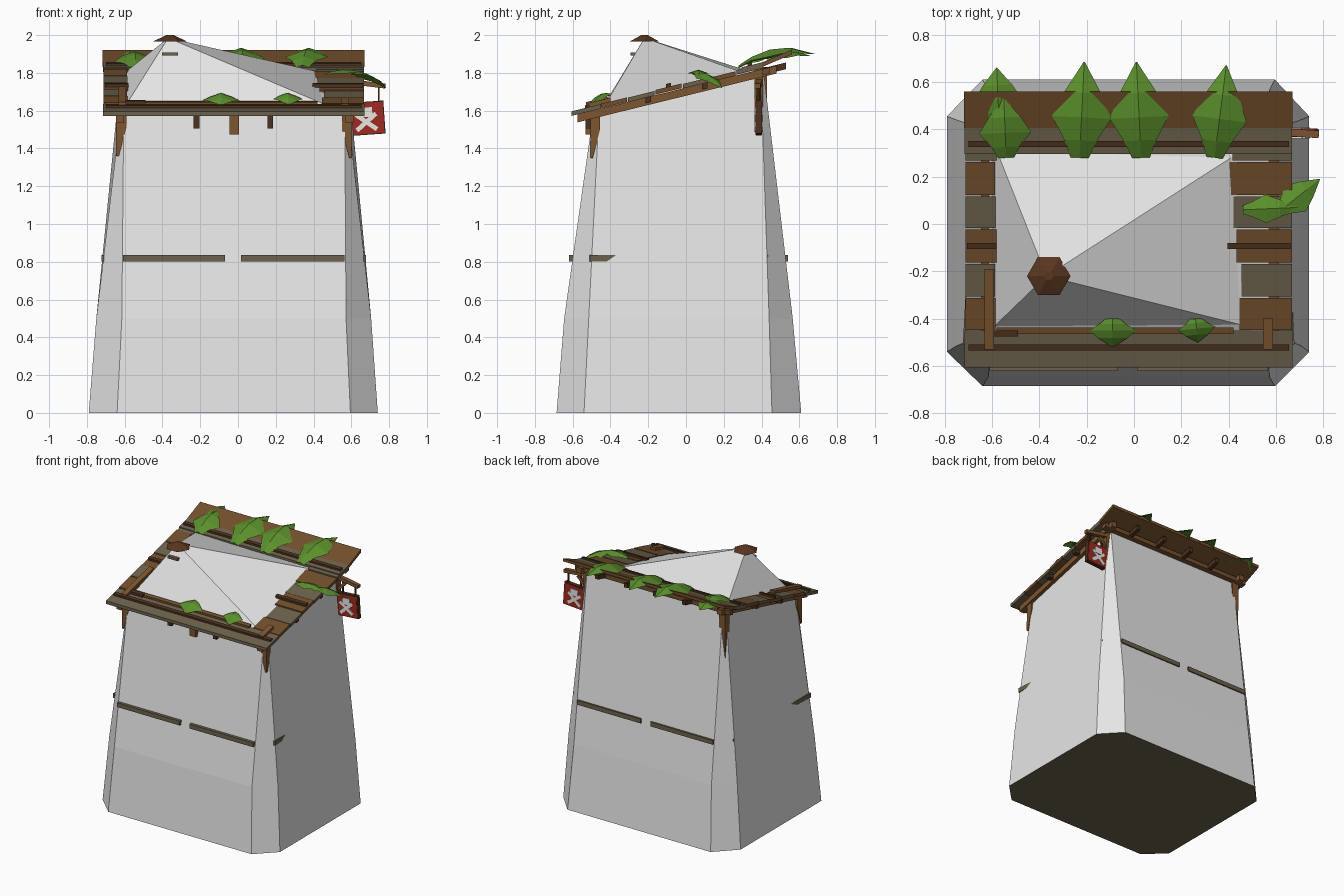
import bpy, random
from math import radians
from mathutils import Vector, Euler

random.seed(4)
cube = bpy.data.objects.get("Cube")
if cube:
    bpy.data.objects.remove(cube, do_unlink=True)


def material(name, r, g, b):
    m = bpy.data.materials.new(name)
    m.use_nodes = True
    m.diffuse_color = (r, g, b, 1)
    m.node_tree.nodes["Principled BSDF"].inputs["Base Color"].default_value = (r, g, b, 1)
    return m


PLASTER = material("pale plaster", .79, .79, .79)
BROWN = material("brown wood", .17, .078, .025)
TAN = material("tan wood", .21, .092, .03)
OLIVE = material("weathered wood", .15, .121, .073)
DARK = material("dark wood", .072, .031, .013)
CAP = material("cap wood", .1, .036, .014)
GREEN = material("leaf green", .105, .28, .025)
RED = material("sign red", .36, .022, .014)
WHITE = material("sign white", .8, .8, .78)


def mesh(name, verts, faces, *mats):
    me = bpy.data.meshes.new(name)
    me.from_pydata([tuple(v) for v in verts], [], faces)
    for m in mats:
        me.materials.append(m)
    ob = bpy.data.objects.new(name, me)
    bpy.context.collection.objects.link(ob)
    return ob


BOX = [(0, 2, 3, 1), (4, 5, 7, 6), (0, 1, 5, 4), (2, 6, 7, 3), (0, 4, 6, 2), (1, 3, 7, 5)]


def box(name, centre, size, mat, rot=(0, 0, 0)):
    turn = Euler([radians(a) for a in rot])
    verts = []
    for z in (-.5, .5):
        for y in (-.5, .5):
            for x in (-.5, .5):
                v = Vector((x * size[0], y * size[1], z * size[2]))
                v.rotate(turn)
                verts.append(v + Vector(centre))
    return mesh(name, verts, BOX, mat)


def roof_z(y):
    return 1.745 + .245 * y


def board(name, x0, x1, y0, y1, mat, lift=0, thick=.024, tilt=0):
    """Slab that follows the slope of the roof frame."""
    verts = [(x, y, roof_z(y) + lift + dz + tilt * (y - y0))
             for dz in (-thick, 0) for y in (y0, y1) for x in (x0, x1)]
    return mesh(name, verts, BOX, mat)


def post(name, x, y, z0, z1, w, mat, point=.07):
    """Square post with a splintered lower end that leans away from the wall."""
    h = w / 2
    verts = []
    for z in (z0, z0 + point, z1):
        s = .25 if z == z0 else 1
        lean = .02 if z == z0 else 0
        cx, cy = x + (lean if x > 0 else -lean), y + (lean if y > 0 else -lean)
        verts += [(cx + h * s * a, cy + h * s * b, z)
                  for a, b in ((-1, -1), (1, -1), (1, 1), (-1, 1))]
    faces = [(3, 2, 1, 0), (8, 9, 10, 11)]
    for k in (0, 4):
        faces += [(k + i, k + (i + 1) % 4, k + 4 + (i + 1) % 4, k + 4 + i) for i in range(4)]
    return mesh(name, verts, faces, mat)


def leaf(name, start, end, width, arch):
    """Folded, arched leaf from its blunt base to its pointed tip."""
    a, b = Vector(start), Vector(end)
    side = (b - a).cross(Vector((0, 0, 1))).normalized() * width / 2
    up = Vector((0, 0, arch))
    verts = []
    for t, w in ((0, .3), (.18, .55), (.42, 1), (.68, .62), (1, .02)):
        ridge = a.lerp(b, t) + up * 4 * t * (1 - t)
        drop = Vector((0, 0, -.35 * w * width / 2))
        verts += [ridge - side * w + drop, ridge, ridge + side * w + drop]
    faces = []
    for k in range(0, 12, 3):
        faces += [(k, k + 1, k + 4, k + 3), (k + 1, k + 2, k + 5, k + 4)]
    return mesh(name, verts, faces, GREEN)


# Tower: chamfered tapering rings, sloping shoulder and off-centre peak
def ring(x0, x1, y0, y1, fx0, fx1, sy0, sy1):
    return [(fx0, y0), (fx1, y0), (x1, sy0), (x1, sy1), (fx1, y1), (fx0, y1), (x0, sy1), (x0, sy0)]


base = ring(-.79, .74, -.685, .61, -.64, .595, -.54, .455)
middle = ring(-.75, .705, -.645, .565, -.615, .572, -.515, .44)
top = ring(-.62, .58, -.49, .41, -.605, .565, -.46, .395)
corners = [(-.59, -.432), (.45, -.425), (.41, .28), (-.58, .31)]
verts = [(x, y, 0) for x, y in base] + [(x, y, .5) for x, y in middle]
verts += [(x, y, roof_z(y) - .03) for x, y in top]
verts += [(x, y, roof_z(y) - .004) for x, y in corners] + [(-.37, -.22, 1.985)]
faces = [tuple(range(7, -1, -1))]
for k in (0, 8):
    faces += [(k + i, k + (i + 1) % 8, k + 8 + (i + 1) % 8, k + 8 + i) for i in range(8)]
for i in range(4):
    here, after = 24 + i, 24 + (i + 1) % 4
    a, b, c = (16 + (2 * i + d) % 8 for d in range(3))
    faces += [(a, b, after, here), (b, c, after), (here, after, 28)]
tower = mesh("tower_walls", verts, faces, PLASTER, OLIVE)
tower.data.polygons[0].material_index = 1

# Hexagonal cap and loose slat on the peak
bpy.ops.mesh.primitive_cone_add(vertices=6, radius1=.092, radius2=.02, depth=.035,
                                location=(-.36, -.22, 1.9825), rotation=(0, 0, radians(30)))
bpy.context.object.name = "peak_cap"
bpy.context.object.data.materials.append(CAP)
box("peak_slat", (-.36, -.275, 1.9), (.085, .035, .018), OLIVE)

# Roof frame boards: side planks alternate in colour
edges = [-.45, -.31, -.165, -.02, .12, .265, .41]
inner = [.445, .455, .432, .42, .4, .415]
for i, (y0, y1, x0) in enumerate(zip(edges, edges[1:], inner)):
    mat = OLIVE if i % 2 else BROWN
    j = random.uniform(-.008, .008)
    board("left_roof_plank", x0, .668, y0 + .003, y1 - .003, mat, .006 + j)
    board("right_roof_plank", -.712, -.58 + j, y0 + .003, y1 - .003, mat, .004 - j)
board("front_roof_plank", -.715, .67, -.607, -.45, OLIVE)
board("back_inner_plank", -.715, .668, .295, .41, OLIVE, .012)
board("back_outer_plank", -.718, .67, .405, .56, BROWN, .012, .024, .18)

# Thin battens nailed over the planks and beams below them
board("front_batten", -.70, .655, -.535, -.51, DARK, .014, .016)
board("back_batten", -.70, .655, .325, .35, DARK, .026, .016)
board("left_batten", .395, .66, -.105, -.08, DARK, .022, .018)
board("right_batten", -.705, -.58, -.105, -.08, DARK, .022, .018)
board("front_inner_beam", -.58, .42, -.465, -.437, BROWN, .014, .03)
board("front_splinter", -.6, -.49, -.475, -.45, DARK, .022, .02)
board("right_top_slat", -.632, -.592, -.53, -.19, TAN, .03, .022)
board("left_top_slat", .545, .588, -.53, -.4, TAN, .022, .022)
for x in (-.625, .59):
    board("side_rafter", x - .022, x + .022, -.575, .48, TAN, -.024, .042)
board("back_cross_rafter", -.69, .645, .405, .445, BROWN, -.024, .034)

# Corner posts and short rafter ends
post("front_right_post", -.618, -.48, 1.36, 1.6, .055, TAN, .15)
post("front_left_post", .575, -.48, 1.35, 1.6, .05, TAN, .15)
post("back_right_post", -.61, .4, 1.42, 1.83, .055, TAN, .15)
post("back_left_post", .58, .385, 1.47, 1.84, .045, TAN, .04)
for x, low, w, mat in ((-.22, 1.505, .03, DARK), (-.02, 1.475, .052, TAN), (.17, 1.505, .03, DARK)):
    box("front_rafter_end", (x, -.515, (low + 1.6) / 2), (w, .035, 1.6 - low), mat)
for x in (-.35, -.1, .15, .4):
    board("back_rafter_end", x - .015, x + .015, .4, .53, DARK, -.02, .035)
for y in (-.2, .1):
    for x in (-.65, .62):
        board("side_rafter_end", x - .035, x + .035, y - .015, y + .015, DARK, -.024, .03)

# Planks around the walls
for y in (-.608, .527):
    for x0, x1 in ((-.61, -.07), (.015, .565)):
        box("wall_plank", ((x0 + x1) / 2, y, .818), (x1 - x0, .025, .034), OLIVE)
for side, x in ((1, .664), (-1, -.709)):
    box("side_wall_plank", (x, -.38, .818), (.014, .26, .034), OLIVE, (0, 0, side * 3))
    box("corner_wall_plank", (x - side * .003, .425, .818), (.018, .02, .034), OLIVE)

# Hanging sign with a painted cross on both faces
box("sign_arm", (.685, .385, 1.742), (.19, .032, .026), TAN, (0, 7, -4))
box("sign_brace", (.625, .385, 1.69), (.1, .022, .022), TAN, (0, -45, 0))
for x in (.635, .745):
    box("sign_cord", (x, .385, 1.685), (.01, .01, .1), DARK)
TILT = -4
box("sign_frame", (.683, .385, 1.56), (.185, .03, .175), DARK, (0, TILT, 0))
box("sign_panel", (.683, .385, 1.56), (.173, .036, .163), RED, (0, TILT, 0))
for y in (.365, .405):
    for angle in (38, -38):
        box("sign_cross", (.68, y, 1.54), (.135, .006, .024), WHITE, (0, angle + TILT, 0))
    box("sign_mark", (.68, y, 1.592), (.062, .007, .05), WHITE, (0, TILT, 0))

# Leaves draped over the frame
for start, end, width, arch in (
        ((-.54, .28, 1.84), (-.55, .53, 1.91), .22, .03),
        ((-.57, .43, 1.88), (-.58, .66, 1.89), .2, .03),
        ((-.23, .28, 1.84), (-.21, .685, 1.9), .25, .06),
        ((.03, .28, 1.84), (.01, .685, 1.9), .25, .06),
        ((.34, .28, 1.84), (.39, .67, 1.9), .23, .06),
        ((.46, .06, 1.795), (.69, .07, 1.79), .12, .025),
        ((.61, .05, 1.8), (.785, .19, 1.72), .14, .03),
        ((-.09, -.4, 1.69), (-.09, -.52, 1.63), .2, .025),
        ((.26, -.4, 1.69), (.27, -.5, 1.63), .16, .025)):
    leaf("vine_leaf", start, end, width, arch)
